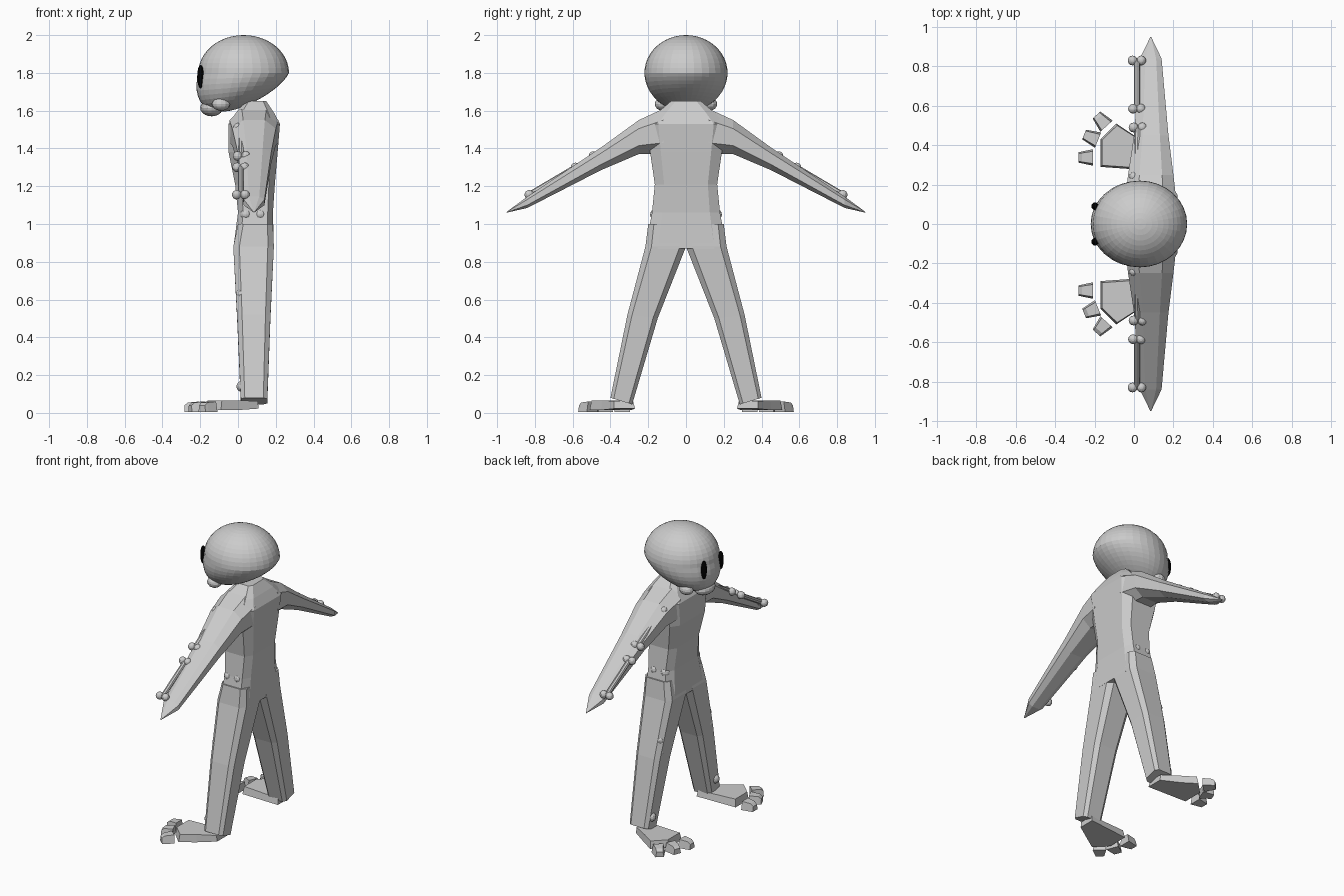
import bpy, bmesh, math
from mathutils import Vector, Matrix

if "Cube" in bpy.data.objects:
    bpy.data.objects.remove(bpy.data.objects["Cube"])


def material(name, rgb):
    m = bpy.data.materials.new(name)
    m.diffuse_color = (*rgb, 1)
    m.use_nodes = True
    m.node_tree.nodes["Principled BSDF"].inputs["Base Color"].default_value = m.diffuse_color
    return m


GREY = material("light grey", (0.6, 0.6, 0.6))
BLACK = material("black", (0.0, 0.0, 0.0))


def finish(name, bm, mat=GREY):
    bmesh.ops.recalc_face_normals(bm, faces=bm.faces)
    me = bpy.data.meshes.new(name)
    bm.to_mesh(me)
    bm.free()
    me.materials.append(mat)
    ob = bpy.data.objects.new(name, me)
    bpy.context.collection.objects.link(ob)
    return ob


def loft(name, rings):
    """Skin a list of equal-length point rings and cap both ends."""
    bm = bmesh.new()
    loops = [[bm.verts.new(p) for p in r] for r in rings]
    for a, b in zip(loops, loops[1:]):
        n = len(a)
        for i in range(n):
            bm.faces.new((a[i], a[(i + 1) % n], b[(i + 1) % n], b[i]))
    bm.faces.new(loops[0])
    bm.faces.new(loops[-1])
    return finish(name, bm)


def octagon(c, u, v, cut=0.6):
    """Chamfered rectangle around c with half axes u and v."""
    c, u, v = Vector(c), Vector(u), Vector(v)
    pts = [(1, -cut), (1, cut), (cut, 1), (-cut, 1),
           (-1, cut), (-1, -cut), (-cut, -1), (cut, -1)]
    return [c + u * a + v * b for a, b in pts]


def ball(name, c, r, mat=GREY, seg=12, rings=8):
    bm = bmesh.new()
    bmesh.ops.create_uvsphere(bm, u_segments=seg, v_segments=rings, radius=1)
    bm.transform(Matrix.Translation(c) @ Matrix.Diagonal((*r, 1)))
    return finish(name, bm, mat)


def rod(name, a, b, r):
    a, b = Vector(a), Vector(b)
    q = (b - a).to_track_quat('Z', 'Y')
    bm = bmesh.new()
    bmesh.ops.create_cone(bm, cap_ends=True, segments=8, radius1=r, radius2=r,
                          depth=(b - a).length)
    bm.transform(Matrix.Translation((a + b) / 2) @ q.to_matrix().to_4x4())
    return finish(name, bm)


def bone(name, a, b, spread, r=0.025):
    """Shaft with a pair of knobs at each end."""
    rod(name + "_shaft", a, b, 0.015)
    for i, p in enumerate((a, b)):
        for k in (-1, 1):
            ball(f"{name}_knob", Vector(p) + Vector((k * spread[i], 0, 0)), (r, r, r))


# head: sphere whose lower half leans forward
bm = bmesh.new()
bmesh.ops.create_uvsphere(bm, u_segments=32, v_segments=24, radius=1)
for v in bm.verts:
    x, y, z = v.co
    low = max(0, -z)
    v.co = (0.03 + 0.24 * x - 0.07 * low, 0.22 * y,
            1.80 + (0.2 * z if z > 0 else z * (0.2 - 0.05 * x)))
finish("head", bm)
ball("chin", (-0.14, 0, 1.615), (0.06, 0.08, 0.045), seg=16, rings=10)

# torso: half width, back and front depth by height
TORSO = [(0.87, 0.215, -0.025, 0.19), (1.06, 0.18, 0.0, 0.185), (1.21, 0.165, -0.015, 0.195),
         (1.38, 0.19, -0.05, 0.21), (1.53, 0.21, -0.05, 0.222), (1.59, 0.15, -0.01, 0.19),
         (1.65, 0.08, 0.04, 0.15)]
loft("torso", [octagon(((a + b) / 2, 0, z), ((b - a) / 2, 0, 0), (0, w, 0), 0.7)
               for z, w, a, b in TORSO])

# leg sections: inner y, outer y, x range, inner z, outer z
LEG = [(-0.0, 0.20, 0.0, 0.185, 1.0, 1.0), (0.0, 0.215, -0.025, 0.19, 0.88, 0.88),
       (0.15, 0.31, -0.005, 0.172, 0.5, 0.52), (0.285, 0.40, 0.015, 0.155, 0.045, 0.08)]
# arm sections: y, x range, z range
ARM = [(0.12, -0.045, 0.215, 1.37, 1.61), (0.25, -0.03, 0.2, 1.37, 1.55),
       (0.45, 0.0, 0.175, 1.285, 1.405), (0.84, 0.03, 0.14, 1.085, 1.145),
       (0.95, 0.083, 0.087, 1.06, 1.064)]
SOLE = [(-0.17, 0.29), (-0.17, 0.43), (-0.09, 0.51), (0.0, 0.45), (0.11, 0.38), (0.11, 0.27)]
TOES = [(-0.245, 0.338, 180), (-0.218, 0.44, 158), (-0.165, 0.525, 132)]

for s, side in ((1, "left"), (-1, "right")):
    loft(side + "_leg", [octagon(((a + b) / 2, s * (i + o) / 2, (zi + zo) / 2),
                                 ((b - a) / 2, 0, 0), (0, s * (o - i) / 2, (zo - zi) / 2), 0.7)
                         for i, o, a, b, zi, zo in LEG])
    loft(side + "_arm", [octagon(((a + b) / 2, s * y, (c + d) / 2),
                                 ((b - a) / 2, 0, 0), (0, 0, (d - c) / 2), 0.5)
                         for y, a, b, c, d in ARM])

    # foot plate, slightly raised at the heel
    loft(side + "_foot", [
        [(x, s * y, 0.015 + 0.07 * max(0, x)) for x, y in SOLE],
        [(x * 0.95, s * (0.39 + (y - 0.39) * 0.92), 0.066 - 0.03 * max(0, x)) for x, y in SOLE]])

    # tapered toes
    for x, y, deg in TOES:
        d = Vector((math.cos(math.radians(deg)), s * math.sin(math.radians(deg)), 0))
        n = Vector((-d.y, d.x, 0))
        rings = []
        for t, w, h in ((-0.038, 0.042, 0.06), (0.02, 0.03, 0.055), (0.038, 0.026, 0.04)):
            c = Vector((x, s * y, 0)) + d * t
            rings.append([c - n * w + Vector((0, 0, 0.005)), c + n * w + Vector((0, 0, 0.005)),
                          c + n * w * 0.75 + Vector((0, 0, h)),
                          c - n * w * 0.75 + Vector((0, 0, h))])
        loft(side + "_toe", rings)

    # eyes and cheek knobs
    ball(side + "_eye", (-0.198, s * 0.09, 1.78), (0.018, 0.02, 0.062), BLACK, 16, 12)
    ball(side + "_cheek", (-0.09, s * 0.125, 1.635), (0.048, 0.04, 0.035))

    # raised limb bones
    bone(side + "_forearm_bone", (0.015, s * 0.83, 1.155), (0.015, s * 0.585, 1.30), (0.022, 0.02))
    bone(side + "_upper_arm_bone", (0.02, s * 0.49, 1.36), (0.015, s * 0.24, 1.51), (0.022, 0.015))
    bone(side + "_thigh_bone", (0.08, s * 0.16, 1.05), (0.03, s * 0.25, 0.63), (0.038, 0.01), 0.03)
    bone(side + "_shin_bone", (0.025, s * 0.26, 0.55), (0.03, s * 0.34, 0.14), (0.005, 0.008), 0.03)
